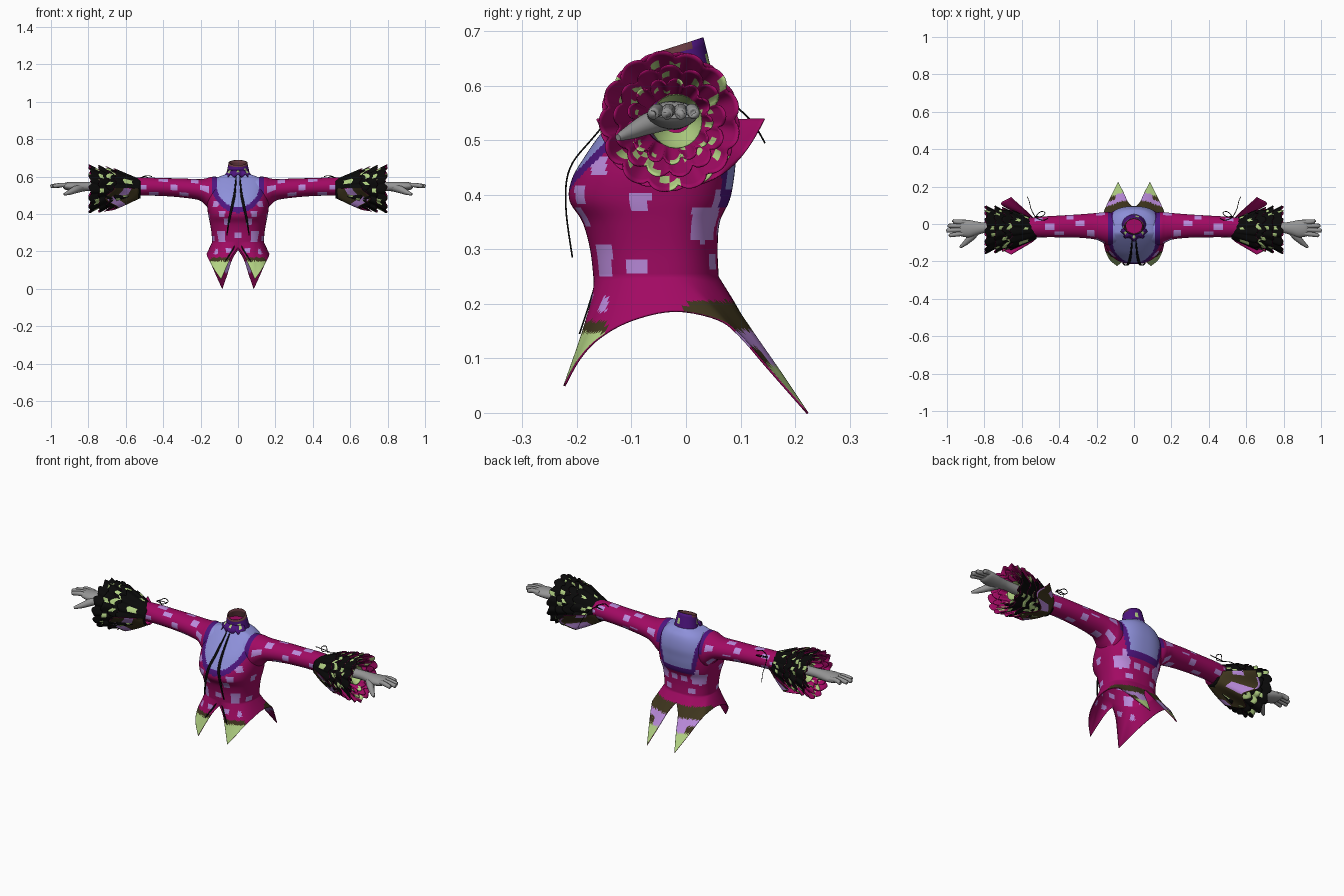
import bpy, math, random
from mathutils import Vector

if "Cube" in bpy.data.objects:
    bpy.data.objects.remove(bpy.data.objects["Cube"])

COLOURS = {
    "magenta": (0.36, 0.003, 0.125), "lavender": (0.50, 0.26, 0.72),
    "blue": (0.27, 0.28, 0.70), "purple": (0.075, 0.007, 0.21),
    "green": (0.45, 0.65, 0.23), "olive": (0.05, 0.037, 0.013),
    "black": (0.003, 0.003, 0.003), "grey": (0.30, 0.30, 0.30),
    "brown": (0.13, 0.04, 0.05),
}
MATS = {}
for label, rgb in COLOURS.items():
    m = bpy.data.materials.new(label)
    m.use_nodes = True
    m.diffuse_color = (*rgb, 1)
    m.node_tree.nodes["Principled BSDF"].inputs["Base Color"].default_value = (*rgb, 1)
    MATS[label] = m


def spline(keys, n):
    """Smooth path through keys, n steps per span."""
    out = []
    for i in range(len(keys) - 1):
        k = [Vector(keys[min(max(i + d, 0), len(keys) - 1)]) for d in (-1, 0, 1, 2)]
        for s in range(n):
            t = s / n
            out.append(0.5 * (2 * k[1] + (k[2] - k[0]) * t
                              + (2 * k[0] - 5 * k[1] + 4 * k[2] - k[3]) * t * t
                              + (3 * k[1] - k[0] - 3 * k[2] + k[3]) * t ** 3))
    return out + [Vector(keys[-1])]


def loft(name, rows, rule, slots, closed=True, mirror=True, shell=0, shift=0, caps=False):
    """Skin rows of points; rule(centre, normal, row, column) picks a slot name."""
    n = len(rows[0])
    cols = n if closed else n - 1
    faces = [(r * n + c, r * n + (c + 1) % n, (r + 1) * n + (c + 1) % n, (r + 1) * n + c)
             for r in range(len(rows) - 1) for c in range(cols)]
    if caps:
        faces += [tuple(reversed(range(n))), tuple(range(len(rows) * n - n, len(rows) * n))]
    mesh = bpy.data.meshes.new(name)
    mesh.from_pydata([tuple(p) for row in rows for p in row], [], faces)
    for s in slots:
        mesh.materials.append(MATS[s])
    for p in mesh.polygons:
        p.use_smooth = len(p.vertices) == 4
        p.material_index = slots.index(rule(p.center, p.normal, p.index // cols, p.index % cols))
    ob = bpy.data.objects.new(name, mesh)
    bpy.context.collection.objects.link(ob)
    if mirror:
        ob.modifiers.new("Mirror", "MIRROR")
    if shell:
        mod = ob.modifiers.new("Lining", "SOLIDIFY")
        mod.thickness, mod.offset = shell, -1
        mod.material_offset = mod.material_offset_rim = shift
    return ob


def tube(name, keys, radii, colour, steps=6, sides=8):
    path = spline(keys, steps)
    rows = []
    for i, p in enumerate(path):
        d = path[min(i + 1, len(path) - 1)] - path[max(i - 1, 0)]
        q = d.to_track_quat("Z", "Y")
        f = i / (len(path) - 1) * (len(radii) - 1)
        k = min(int(f), len(radii) - 2)
        r = radii[k] + (radii[k + 1] - radii[k]) * (f - k)
        rows.append([p + q @ Vector((r * math.cos(a), r * math.sin(a), 0))
                     for a in (j * math.tau / sides for j in range(sides))])
    return loft(name, rows, lambda *a: colour, [colour], caps=True)


def ribbon(name, keys, width):
    """Flat lace, widest in the middle."""
    path = spline(keys, 6)
    rows = []
    for i, p in enumerate(path):
        w = Vector((width * (.35 + .65 * math.sin(math.pi * i / (len(path) - 1))), 0, 0))
        rows.append([p + w, p - w])
    loft(name, rows, lambda *a: "black", ["black"], closed=False, shell=.003)


def along_x(keys, steps, sides):
    """Oval rings along the arm; keys are x, y, z, y radius, z radius."""
    return [[(k[0], k[1] + k[3] * math.cos(a), k[2] + k[4] * math.sin(a))
             for a in (j * math.tau / sides for j in range(sides))]
            for k in spline(keys, steps)]


# Bodice with pointed coat tails: half is modelled, then mirrored
BODY = [(.25, .138, -.170, .060), (.30, .142, -.176, .058), (.35, .150, -.190, .062),
        (.39, .158, -.214, .080), (.43, .164, -.209, .088), (.47, .165, -.186, .092),
        (.51, .160, -.158, .095), (.55, .148, -.122, .090), (.58, .128, -.092, .080),
        (.60, .100, -.070, .065), (.615, .055, -.055, .052)]
HEM = [(0, -.165, .22), (.03, -.177, .18), (.06, -.20, .12), (.09, -.225, .05),
       (.125, -.197, .10), (.147, -.160, .138), (.163, -.10, .17), (.168, -.02, .187),
       (.162, .06, .172), (.147, .10, .143), (.122, .153, .082), (.085, .225, 0),
       (.056, .17, .082), (.03, .115, .16), (0, .085, .21)]
hem = spline(HEM[:4], 5)[:-1] + spline(HEM[3:12], 5)[:-1] + spline(HEM[11:], 5)


def body_ring(k):
    pts = []
    for c in range(len(hem)):
        a = math.pi * c / (len(hem) - 1)
        reach = (-.04 - k[2]) if a < math.pi / 2 else (k[3] + .04)
        co = math.cos(a)
        pts.append(Vector((k[1] * max(math.sin(a), 0) ** .85,
                           -.04 - math.copysign(abs(co) ** .85, co) * reach, k[0])))
    return pts


waist = body_ring(BODY[0])
body_rows = [[h.lerp(w, r / 24) for h, w in zip(hem, waist)] for r in range(24)]
body_rows += [body_ring(k) for k in spline(BODY, 6)]

SIDE = [(-.15, .28, .015, .03), (-.09, .27, .018, .015), (-.085, .385, .018, .016),
        (.035, .35, .025, .03), (-.16, .455, .014, .016)]
FRONT = [(0, .285, .02, .017), (.06, .36, .016, .014), (.085, .40, .016, .014),
         (.12, .20, .014, .014), (.05, .205, .014, .012)]
BACK = [(.03, .34, .018, .016), (.10, .39, .016, .02), (.07, .28, .018, .015), (.12, .32, .014, .014)]


def inside(spots, u, z):
    return any(abs(u - s[0]) < s[2] and abs(z - s[1]) < s[3] for s in spots)


def body_rule(p, n, r, c):
    front = p.y < -.04
    if r < 24 and p.z < .205:
        if front and p.y < -.145 and p.z < .168:
            return "green" if p.z < .148 else "olive"
        if p.y > .0:
            if p.z < .09:
                return "green"
            return "lavender" if p.z < .15 and (p.x < .10 or p.z > .12) else "olive"
    # Open neckline and tapered back panel, each with a border
    d = math.hypot(p.x / .115, (p.z - .56) / .125)
    if not front:
        d = max(p.x / (.085 + .2 * (p.z - .42)), abs(p.z - .56) / .15)
    if d < 1:
        return "blue"
    if d < 1.23:
        return "purple"
    hit = (p.x > .07 and inside(SIDE, p.y, p.z)) or (
        abs(n.x) < .65 and inside(FRONT if front else BACK, p.x, p.z))
    return "lavender" if hit else "magenta"


# The second half of the slots colours the lining
loft("bodice", body_rows, body_rule,
     ["blue", "purple", "green", "olive", "lavender", "magenta"]
     + ["magenta"] * 3 + ["lavender", "magenta"],
     closed=False, shell=.004, shift=5)

# Standing collar, narrowing and leaning forward, with a bare edge in front
collar = []
for i in range(7):
    t = i / 6
    collar.append([((.066 - .016 * t) * math.sin(a), -.002 - .010 * t - (.056 - .012 * t) * math.cos(a),
                    .60 + t * (.075 - .014 * math.cos(a)))
                   for a in (j * math.tau / 42 for j in range(42))])


def collar_rule(p, n, r, c):
    if r == 5 and p.y < .01:
        return "brown"
    return "green" if r in (2, 3) and c % 14 in (4, 5) else "purple"


loft("collar", collar, collar_rule, ["purple", "green", "brown"], mirror=False, shell=.006, shift=5)
loft("neck_floor", [[(.055 * s * math.sin(a), -.005 - .046 * s * math.cos(a), .64)
                     for a in (j * math.tau / 24 for j in range(24))] for s in (1, .02)],
     lambda *a: "magenta", ["magenta"], mirror=False, caps=True)
# Gathered frill at the throat
frill = [[((.055 + .025 * t) * math.sin(a), -.01 - (.05 + (.026 + .008 * math.cos(9 * a)) * t) * math.cos(a),
           .635 - .03 * t + .008 * t * math.cos(12 * a))
          for a in (-1.3 + 2.6 * j / 48 for j in range(49))] for t in (1, .5, 0)]
loft("throat_frill", frill, lambda p, n, r, c: "green" if c % 16 in (6, 7, 8, 9) and r else "purple",
     ["purple", "green"], closed=False, mirror=False, shell=.003)

# Sleeves with staggered square patches and the neckline border at the shoulder
rng = random.Random(4)
cells = {(i, j): rng.random() for i in range(60) for j in range(60)}
sleeve = along_x([(.09, -.03, .50, .085, .098), (.14, -.024, .505, .088, .094),
                  (.17, -.018, .517, .080, .074), (.21, -.012, .53, .070, .056),
                  (.30, -.011, .539, .062, .051), (.40, -.013, .544, .058, .048),
                  (.50, -.016, .547, .055, .049), (.57, -.02, .545, .052, .050)], 8, 40)


def sleeve_rule(p, n, r, c):
    if p.x < .14 and p.z > .50:
        return "purple" if p.x > .112 else "blue"
    band = int((p.x + .01) / .055)
    patch = p.x > .15 and (p.x + .01) % .055 < .045 and (c + 5 * band) % 16 < 4 - band % 2
    return "lavender" if patch else "magenta"


loft("sleeve", sleeve, sleeve_rule, ["lavender", "magenta", "purple", "blue"])

# Scalloped cuff layers: dark outside, bright lining
CY, CZ = -.03, .535
LAYERS = [(.52, .66, .050, .103), (.56, .70, .050, .114), (.60, .745, .050, .122),
          (.64, .795, .050, .124), (.65, .785, .047, .098), (.66, .775, .045, .074)]
for k, (x0, x1, r0, r1) in enumerate(LAYERS):
    rows = []
    for i in range(13):
        t = i / 12
        row = []
        for j in range(144):
            a = j * math.tau / 144
            puff = math.sqrt(abs(math.sin(6.5 * a + k)))
            r = r0 + (r1 - r0) * t + .016 * t * (puff - .6)
            row.append((x0 + (x1 - x0) * t - .016 * t * (1 - puff) + .006 * t * math.sin(13 * a),
                        CY + r * math.cos(a), CZ + r * math.sin(a)))
        rows.append(row)
    loft("cuff_ruffle_%d" % (k + 1), rows,
         lambda p, n, r, c: "green" if r > 3 and cells[r // 2 + 7 * k, c // 4] < .17 else "black",
         ["black", "green", "magenta", "green"], shell=.003, shift=2)

# Pointed sleeve flap wrapped round the underside of the cuff
flap = []
for i in range(17):
    t = i / 16
    row = []
    for j in range(61):
        f = j / 30 - 1
        a = -math.pi / 2 + f * 1.6
        end = .68 + .035 * math.cos(f * 9) * (1 - .3 * f * f)
        r = .055 + .074 * t ** .8
        row.append((.53 + (end - .53) * t, CY + .02 * t + r * (1 + .2 * t * f ** 4) * math.cos(a),
                    CZ + r * .94 * math.sin(a)))
    flap.append(row)
loft("sleeve_flap", flap,
     lambda p, n, r, c: "lavender" if r > 4 and cells[20 + r // 5, c // 8] < .2 else "olive",
     ["lavender", "olive", "magenta"], closed=False, shell=.003, shift=5)

# Pale hollow inner cuff and hand
loft("inner_cuff", along_x([(.60, -.018, .535, .045, .05), (.74, -.018, .535, .048, .05),
                            (.742, -.018, .535, .044, .046), (.70, -.018, .54, .026, .026)], 3, 24),
     lambda *a: "green", ["green"])
loft("palm", along_x([(.69, -.02, .545, .028, .026), (.79, -.02, .547, .027, .024),
                      (.84, -.023, .546, .036, .026), (.88, -.025, .547, .046, .025),
                      (.92, -.022, .549, .045, .020), (.935, -.02, .55, .037, .010)], 5, 24),
     lambda *a: "grey", ["grey"], caps=True)
for label, y, tip in (("index", -.054, .985), ("middle", -.032, 1.0),
                      ("ring", -.010, .992), ("little", .011, .968)):
    tube(label + "_finger", [(.90, y * .9, .552), (.94, y, .555), (tip - .003, y * 1.15 + .002, .549),
                             (tip, y * 1.15 + .002, .549)],
         [.013, .0125, .011, .004], "grey", steps=4, sides=10)
tube("thumb", [(.84, -.035, .54), (.87, -.07, .53), (.90, -.10, .516), (.93, -.125, .505)],
     [.022, .020, .014, .006], "grey", steps=4, sides=10)

# Thin ribbons: chest laces, hip laces and sleeve bows
ribbon("chest_lace", [(.01, -.09, .60), (.018, -.168, .51), (.03, -.214, .45),
                      (.045, -.222, .38), (.06, -.21, .285)], .007)
ribbon("hip_lace", [(.015, -.168, .235), (.04, -.182, .19), (.07, -.197, .145)], .004)
tube("sleeve_bow", [(.53, .035, .585), (.50, .065, .60), (.475, .06, .59), (.495, .04, .58),
                    (.53, .04, .588), (.49, .02, .605), (.46, .03, .60)], [.002, .002], "black", sides=6)
tube("bow_strand", [(.53, .04, .585), (.55, .08, .57), (.56, .12, .535), (.57, .145, .495)],
     [.002, .0015], "black", sides=6)
